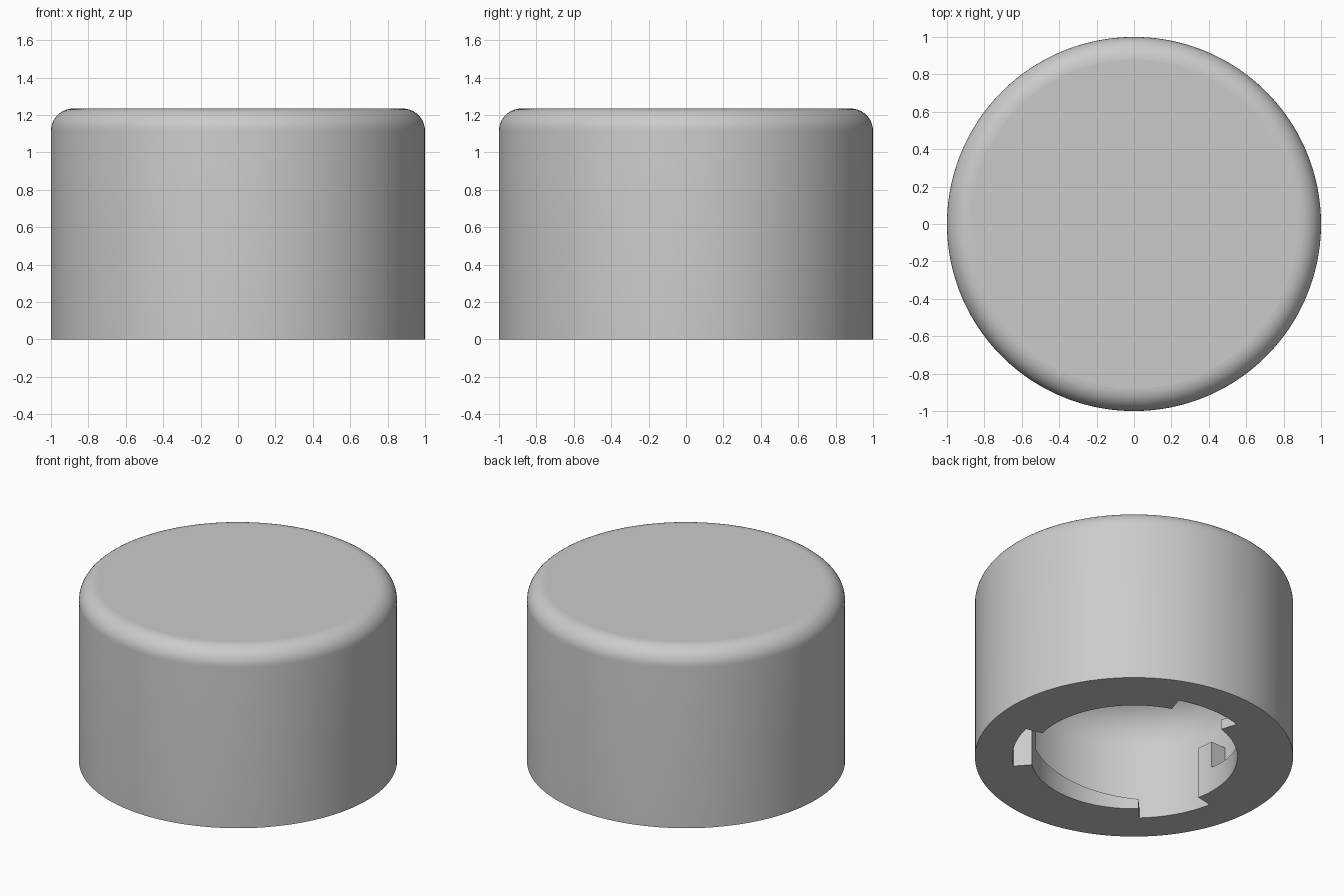
import bpy, bmesh, math

if "Cube" in bpy.data.objects:
    bpy.data.objects.remove(bpy.data.objects["Cube"])

grey = bpy.data.materials.new("plain grey")
grey.diffuse_color = (0.6, 0.6, 0.6, 1)
grey.use_nodes = True
grey.node_tree.nodes["Principled BSDF"].inputs["Base Color"].default_value = grey.diffuse_color

STEPS = 180          # 2 degrees per segment
START = 5.5          # degrees, lines the segments up with the notches
BORE, CHAMBER = 0.65, 0.765
HEIGHT = 1.235


def finish(name, bm):
    bmesh.ops.recalc_face_normals(bm, faces=bm.faces)
    mesh = bpy.data.meshes.new(name)
    bm.to_mesh(mesh)
    bm.free()
    mesh.materials.append(grey)
    obj = bpy.data.objects.new(name, mesh)
    bpy.context.collection.objects.link(obj)
    bpy.ops.object.select_all(action='DESELECT')
    obj.select_set(True)
    bpy.context.view_layer.objects.active = obj
    bpy.ops.object.shade_smooth_by_angle(angle=math.radians(30))
    for p in mesh.polygons:      # keep the round flat caps flat
        if len(p.vertices) == STEPS:
            p.use_smooth = False
    return obj


def point(bm, radius, degrees, z):
    a = math.radians(degrees)
    return bm.verts.new((radius * math.cos(a), radius * math.sin(a), z))


def fillet(radius, z, size, count):
    """Quarter round from a vertical wall into a flat top."""
    angles = [math.pi / 2 * i / count for i in range(count + 1)]
    return [(radius - size + size * math.cos(a), z - size + size * math.sin(a)) for a in angles]


# Cap shell: rounded outside, hollow chamber with a rounded ceiling
outside = [(1, 0)] + fillet(1, HEIGHT, 0.12, 10)
inside = [(CHAMBER, 0)] + fillet(CHAMBER, 0.8, 0.3, 14)
profile = outside[::-1] + inside
bm = bmesh.new()
rings = [[point(bm, r, START + 360 / STEPS * i, z) for i in range(STEPS)] for r, z in profile]
for low, high in zip(rings, rings[1:]):
    for i in range(STEPS):
        j = (i + 1) % STEPS
        bm.faces.new((low[i], low[j], high[j], high[i]))
bm.faces.new(rings[0])
bm.faces.new(rings[-1])
finish("cap_shell", bm)


def arc_block(name, start, end, h_start, h_end):
    """Curved block on the chamber wall whose top may slope."""
    bm = bmesh.new()
    n = round((end - start) / 2)
    sections = []
    for i in range(n + 1):
        a = start + (end - start) * i / n
        h = h_start + (h_end - h_start) * i / n
        sections.append([point(bm, r, a, z) for r, z in
                         ((BORE, 0), (CHAMBER, 0), (CHAMBER, h), (BORE, h))])
    for s, t in zip(sections, sections[1:]):
        for k in range(4):
            m = (k + 1) % 4
            bm.faces.new((s[k], s[m], t[m], t[k]))
    bm.faces.new(sections[0])
    bm.faces.new(sections[-1])
    finish(name, bm)


# Three locking lips, each a rising ramp ending in a stop, with notches between
for turn in (0, 120, 240):
    arc_block("locking_ramp", 107.5 + turn, 181.5 + turn, 0.07, 0.175)
    arc_block("ramp_stop", 181.5 + turn, 191.5 + turn, 0.36, 0.36)
